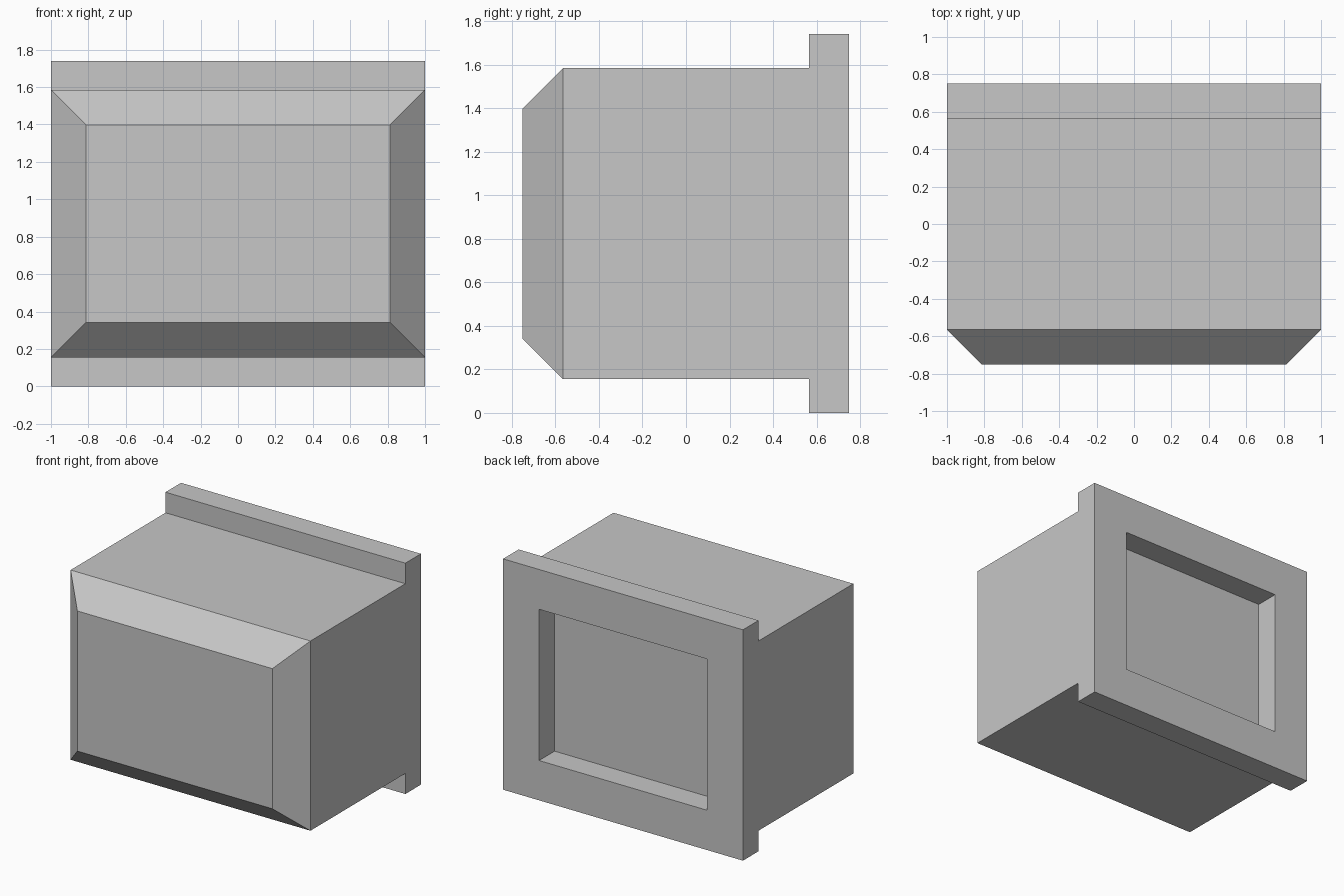
import bpy
import bmesh
from mathutils import Vector

cube = bpy.data.objects.get("Cube")
if cube:
    bpy.data.objects.remove(cube, do_unlink=True)

HALF_W, HEIGHT = 1.0, 1.74
FRONT, STEP, BACK = -0.565, 0.565, 0.75
LOW, HIGH = 0.155, 1.585
BEVEL, RIM, FLANGE = 0.187, 0.30, BACK - STEP

# Flat grey finish
grey = bpy.data.materials.new("plain grey")
grey.use_nodes = True
colour = (0.57, 0.57, 0.57, 1)
grey.diffuse_color = colour
grey.node_tree.nodes["Principled BSDF"].inputs["Base Color"].default_value = colour

# Side profile of block and flange, swept across the width
profile = [(FRONT, LOW), (STEP, LOW), (STEP, 0), (BACK, 0),
           (BACK, HEIGHT), (STEP, HEIGHT), (STEP, HIGH), (FRONT, HIGH)]
bm = bmesh.new()
side = bm.faces.new([bm.verts.new((-HALF_W, y, z)) for y, z in profile])
swept = bmesh.ops.extrude_face_region(bm, geom=[side], use_keep_orig=True)
bmesh.ops.translate(bm, vec=(2 * HALF_W, 0, 0),
                    verts=[g for g in swept["geom"] if isinstance(g, bmesh.types.BMVert)])
bmesh.ops.recalc_face_normals(bm, faces=bm.faces[:])


def face_at(y):
    """Find the upright face lying wholly at depth y."""
    return next(f for f in bm.faces if all(abs(v.co.y - y) < 1e-4 for v in f.verts))


# Chamfered front panel
bmesh.ops.inset_individual(bm, faces=[face_at(FRONT)], thickness=BEVEL,
                           depth=BEVEL, use_even_offset=True)

# Rectangular recess in the back
back = face_at(BACK)
bmesh.ops.inset_individual(bm, faces=[back], thickness=RIM, use_even_offset=True)
floor = bmesh.ops.extrude_discrete_faces(bm, faces=[back])["faces"][0]
bmesh.ops.translate(bm, verts=floor.verts[:], vec=Vector((0, -FLANGE, 0)))
bmesh.ops.recalc_face_normals(bm, faces=bm.faces[:])

mesh = bpy.data.meshes.new("flanged_block")
bm.to_mesh(mesh)
bm.free()
mesh.materials.append(grey)
block = bpy.data.objects.new("flanged_block", mesh)
bpy.context.collection.objects.link(block)
